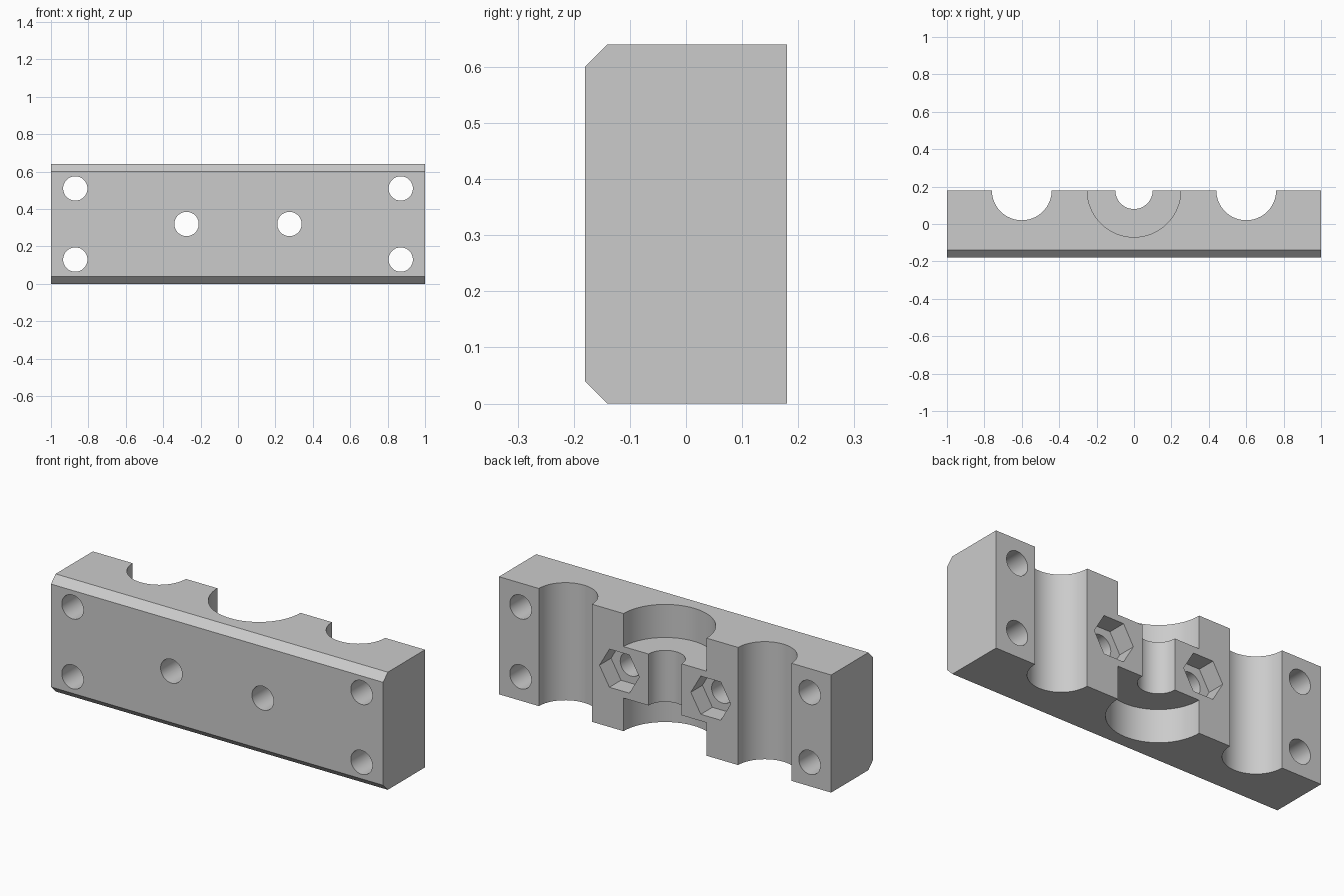
import bpy
import math

cube = bpy.data.objects.get("Cube")
if cube:
    bpy.data.objects.remove(cube, do_unlink=True)

DEPTH, HEIGHT, CHAMFER = 0.18, 0.64, 0.04
MID = HEIGHT / 2

grey = bpy.data.materials.new("light_grey")
grey.use_nodes = True
colour = (0.6, 0.6, 0.6, 1)
grey.diffuse_color = colour
grey.node_tree.nodes["Principled BSDF"].inputs["Base Color"].default_value = colour

# Clamp block: side profile with two front chamfers, extruded along x
profile = [(DEPTH, 0), (DEPTH, HEIGHT), (CHAMFER - DEPTH, HEIGHT),
           (-DEPTH, HEIGHT - CHAMFER), (-DEPTH, CHAMFER), (CHAMFER - DEPTH, 0)]
n = len(profile)
verts = [(x, y, z) for x in (-1, 1) for y, z in profile]
faces = [list(range(n))[::-1], list(range(n, 2 * n))]
faces += [(i, (i + 1) % n, n + (i + 1) % n, n + i) for i in range(n)]
mesh = bpy.data.meshes.new("clamp_block")
mesh.from_pydata(verts, [], faces)
mesh.materials.append(grey)
block = bpy.data.objects.new("clamp_block", mesh)
bpy.context.collection.objects.link(block)

# Make all normals point outwards
bpy.context.view_layer.objects.active = block
block.select_set(True)
bpy.ops.object.mode_set(mode='EDIT')
bpy.ops.mesh.select_all(action='SELECT')
bpy.ops.mesh.normals_make_consistent(inside=False)
bpy.ops.object.mode_set(mode='OBJECT')


def cut(name, location, radius, length, along_y=False, sides=64, spin=0):
    """Subtract a prism, upright or lying along y, from the block."""
    bpy.ops.mesh.primitive_cylinder_add(
        vertices=sides, radius=radius, depth=length, location=location,
        rotation=(math.pi / 2 if along_y else 0, 0, 0))
    cutter = bpy.context.object
    cutter.name = name
    cutter.hide_render = True
    if spin:
        for v in cutter.data.vertices:
            x, y = v.co.x, v.co.y
            v.co.x = x * math.cos(spin) - y * math.sin(spin)
            v.co.y = x * math.sin(spin) + y * math.cos(spin)
    cutter.data.materials.append(grey)
    bpy.context.view_layer.objects.active = block
    mod = block.modifiers.new(name, 'BOOLEAN')
    mod.operation = 'DIFFERENCE'
    mod.solver = 'EXACT'
    mod.object = cutter
    bpy.ops.object.modifier_apply(modifier=name)
    bpy.data.objects.remove(cutter, do_unlink=True)


# Central screw groove with a wide pocket at each end
cut("screw_groove", (0, DEPTH, MID), 0.1, 1)
for z in (0, HEIGHT):
    cut("end_pocket", (0, DEPTH, z), 0.25, 0.36)

for side in (-1, 1):
    # Rod grooves
    cut("rod_groove", (side * 0.6, DEPTH, MID), 0.16, 1)
    # Corner bolt holes
    for z in (0.13, 0.51):
        cut("corner_hole", (side * 0.87, 0, z), 0.065, 1, True, 48)
    # Inner bolt holes with hexagonal nut traps at the back
    cut("inner_hole", (side * 0.275, 0, MID), 0.065, 1, True, 48)
    cut("nut_trap", (side * 0.275, DEPTH, MID), 0.12, 0.2, True, 6, math.pi / 6)

# Smooth bores, sharp edges elsewhere
bpy.ops.object.select_all(action='DESELECT')
block.select_set(True)
bpy.context.view_layer.objects.active = block
bpy.ops.object.shade_smooth_by_angle(angle=math.radians(30))
